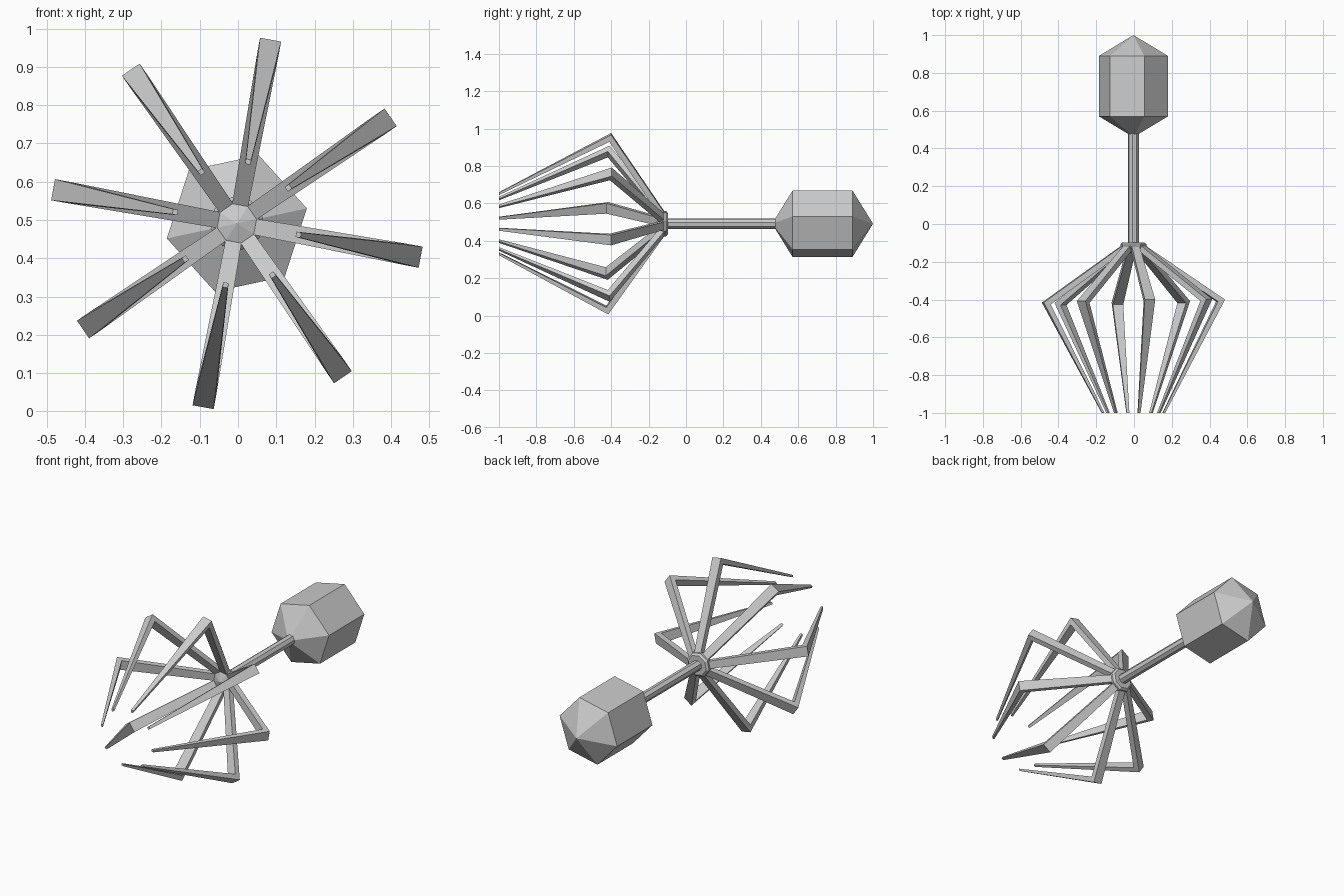
import bpy, bmesh
from math import sin, cos, pi, radians

if "Cube" in bpy.data.objects:
    bpy.data.objects.remove(bpy.data.objects["Cube"])

CX, CZ = -0.003, 0.491      # long axis runs along y through this point
ARM0 = radians(-10.4)       # angle of the first arm
RING0 = radians(12.1)       # corner angle of hub, handle and head


def finish(name, bm):
    bmesh.ops.recalc_face_normals(bm, faces=bm.faces)
    mesh = bpy.data.meshes.new(name)
    bm.to_mesh(mesh)
    bm.free()
    obj = bpy.data.objects.new(name, mesh)
    bpy.context.collection.objects.link(obj)
    return obj


def lathe(name, profile, sides):
    """Faceted solid around the long axis from (radius, y) points."""
    bm = bmesh.new()
    rings = []
    for r, y in profile:
        n = sides if r > 0 else 1
        rings.append([bm.verts.new((CX + r * cos(RING0 + 2 * pi * i / sides), y,
                                    CZ + r * sin(RING0 + 2 * pi * i / sides)))
                      for i in range(n)])
    for a, b in zip(rings, rings[1:]):
        for i in range(sides):
            j = (i + 1) % sides
            quad = [a[i % len(a)], a[j % len(a)], b[j % len(b)], b[i % len(b)]]
            bm.faces.new(list(dict.fromkeys(quad)))
    for ring in (rings[0], rings[-1]):
        if len(ring) > 2:
            bm.faces.new(ring)
    return finish(name, bm)


def arm(name, angle):
    """Bent, tapering bar; each section is outer r, y, inner r, y, half width."""
    shift = 0.011 * cos(angle - radians(35))   # elbows are slightly uneven
    sections = [(0.058, -0.112, 0.042, -0.138, 0.021),
                (0.488, -0.408 + shift, 0.450, -0.418 + shift, 0.028),
                (0.170, -1.0, 0.157, -1.0, 0.007)]
    bm = bmesh.new()
    loops = []
    for ro, yo, ri, yi, w in sections:
        loops.append([bm.verts.new((CX + r * cos(angle) - t * sin(angle), y,
                                    CZ + r * sin(angle) + t * cos(angle)))
                      for r, y, t in ((ro, yo, w), (ro, yo, -w),
                                      (ri, yi, -w), (ri, yi, w))])
    for a, b in zip(loops, loops[1:]):
        for i in range(4):
            j = (i + 1) % 4
            bm.faces.new((a[i], a[j], b[j], b[i]))
    bm.faces.new(loops[0])
    bm.faces.new(loops[-1])
    return finish(name, bm)


# Six-sided head, pointed at both ends
lathe("head", [(0, 0.46), (0.187, 0.57), (0.187, 0.89), (0, 1.0)], 6)

# Slim eight-sided handle
lathe("handle", [(0.029, -0.11), (0.029, 0.50)], 8)

# Small hub that carries the arms
lathe("hub", [(0.058, -0.097), (0.07, -0.107), (0.07, -0.125),
              (0.052, -0.143), (0, -0.16)], 8)

# Eight bent arms forming the open cage
for k in range(8):
    arm(f"arm_{k + 1}", ARM0 + k * pi / 4)
